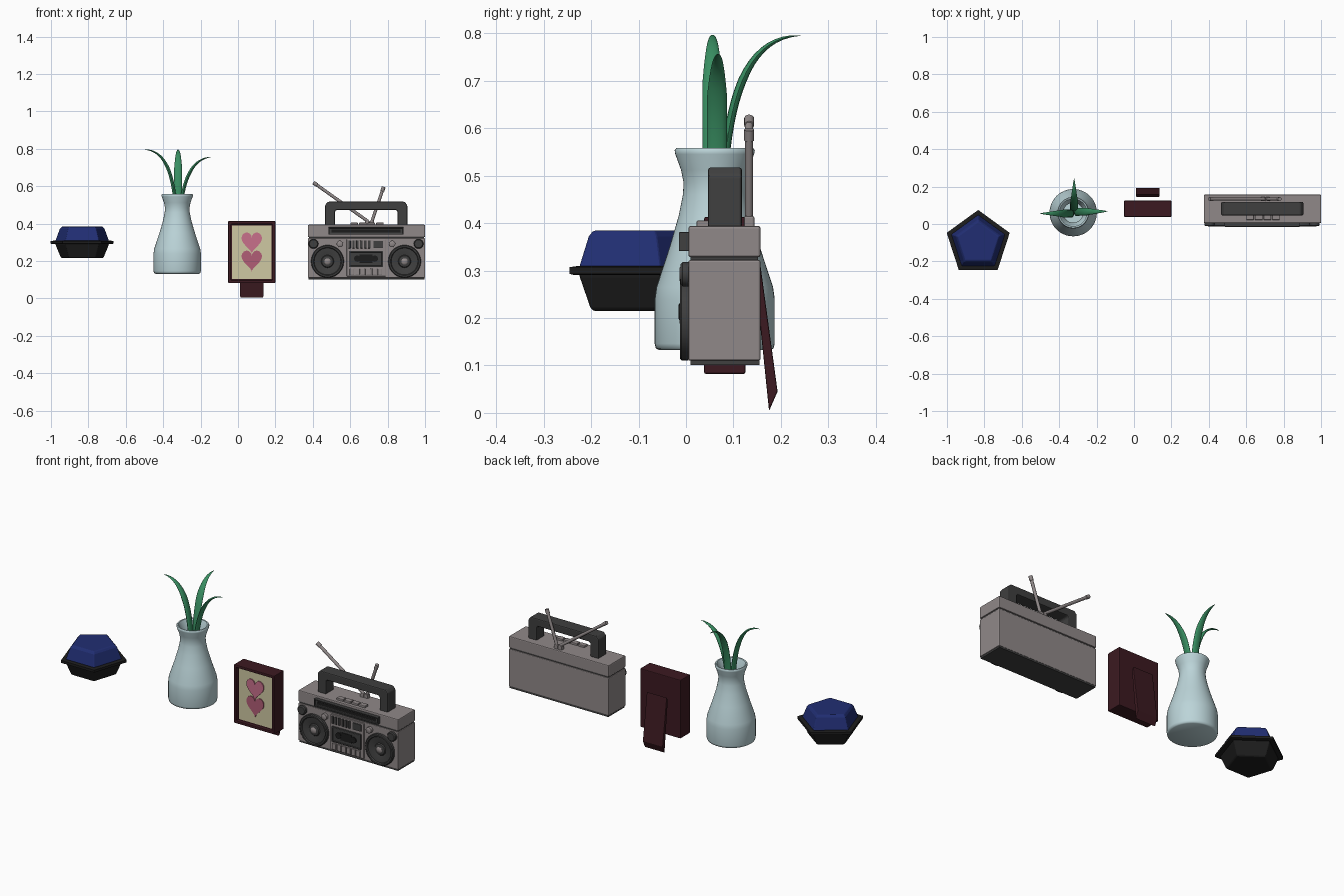
import bpy, bmesh, math
from mathutils import Vector

if "Cube" in bpy.data.objects:
    bpy.data.objects.remove(bpy.data.objects["Cube"])


def material(name, rgb):
    m = bpy.data.materials.new(name)
    m.diffuse_color = (*rgb, 1)
    m.use_nodes = True
    m.node_tree.nodes["Principled BSDF"].inputs["Base Color"].default_value = m.diffuse_color
    return m


BLUE = material("blue", (.015, .027, .17))
BLACK = material("black", (.012, .012, .012))
GLAZE = material("pale_glaze", (.50, .66, .69))
GREEN = material("leaf_green", (.04, .27, .12))
WOOD = material("dark_wood", (.045, .010, .015))
CREAM = material("cream", (.62, .58, .36))
PINK = material("pink", (.58, .16, .26))
ROSE = material("rose", (.44, .11, .18))
SHELL = material("warm_grey", (.28, .25, .25))
DARK = material("dark_grey", (.05, .05, .05))


def finish(bm, name, mat, bevel=0, smooth=0, loc=(0, 0, 0), rot=(0, 0, 0)):
    bmesh.ops.recalc_face_normals(bm, faces=bm.faces)
    me = bpy.data.meshes.new(name)
    bm.to_mesh(me)
    bm.free()
    me.materials.append(mat)
    o = bpy.data.objects.new(name, me)
    bpy.context.collection.objects.link(o)
    o.location, o.rotation_euler = loc, rot
    if bevel:
        b = o.modifiers.new("bevel", 'BEVEL')
        b.width, b.segments = bevel, 2
        b.limit_method, b.angle_limit = 'ANGLE', math.radians(40)
    if smooth:
        bpy.ops.object.select_all(action='DESELECT')
        o.select_set(True)
        bpy.context.view_layer.objects.active = o
        bpy.ops.object.shade_smooth_by_angle(angle=math.radians(smooth))
    return o


def box(name, x, y, z, mat, bevel=0, inset=0, depth=0):
    """Box from ranges; optionally recess the front face."""
    bm = bmesh.new()
    bmesh.ops.create_cube(bm, size=1)
    for v in bm.verts:
        v.co = [r[0] + (c + .5) * (r[1] - r[0]) for r, c in zip((x, y, z), v.co)]
    if inset:
        f = min(bm.faces, key=lambda f: f.calc_center_median().y)
        bmesh.ops.inset_region(bm, faces=[f], thickness=inset)
        n = bmesh.ops.extrude_discrete_faces(bm, faces=[f])["faces"][0]
        for v in n.verts:
            v.co.y += depth
    return finish(bm, name, mat, bevel)


def lathe(name, prof, mat, loc, n=48, turn=0, rot=(0, 0, 0), smooth=40, bevel=0):
    """Revolve (radius, height) points about z and cap both ends."""
    bm = bmesh.new()
    rings = [[bm.verts.new((r * math.cos(turn + math.tau * i / n),
                            r * math.sin(turn + math.tau * i / n), h))
              for i in range(n)] for r, h in prof]
    for a, b in zip(rings, rings[1:]):
        for i in range(n):
            j = (i + 1) % n
            bm.faces.new((a[i], a[j], b[j], b[i]))
    bm.faces.new(rings[0])
    bm.faces.new(rings[-1])
    return finish(bm, name, mat, bevel, smooth, loc, rot)


def prism(name, outline, lo, hi, mat, axis, bevel=0):
    """Extrude a 2D outline along x (yz outline) or y (xz outline)."""
    bm = bmesh.new()
    vs = [bm.verts.new((lo, p, q) if axis == 'x' else (p, lo, q)) for p, q in outline]
    f = bm.faces.new(vs)
    ext = bmesh.ops.extrude_face_region(bm, geom=[f])["geom"]
    for v in ext:
        if isinstance(v, bmesh.types.BMVert):
            v.co["xyz".index(axis)] = hi
    return finish(bm, name, mat, bevel)


# five-sided lidded box
PENT = dict(n=5, turn=math.pi / 2, smooth=0, bevel=.004)
C = (-.833, -.102, 0)
lathe("pentagon_box_base", [(.116, .215), (.123, .222), (.150, .285), (.152, .294)], BLACK, C, **PENT)
lathe("pentagon_box_rim", [(.168, .291), (.177, .293), (.177, .307), (.160, .309)], BLACK, C,
      n=5, turn=math.pi / 2, smooth=0)
lathe("pentagon_box_lid", [(.151, .306), (.150, .312), (.127, .372), (.115, .384)], BLUE, C, **PENT)

# hollow vase
lathe("vase", [(.117, .132), (.124, .136), (.1265, .146), (.1265, .24), (.123, .265), (.095, .35),
               (.076, .415), (.067, .46), (.0655, .485), (.071, .512), (.083, .545), (.0845, .553),
               (.081, .558), (.074, .557), (.070, .548), (.058, .51), (.053, .485), (.055, .455),
               (.083, .35), (.111, .26), (.113, .15)], GLAZE, (-.325, .0605, 0), smooth=50)


# leaves swept along bezier paths
def leaf(name, pts, side):
    P, side = [Vector(p) for p in pts], Vector(side)
    bm, rings, N, S = bmesh.new(), [], 20, 12
    for k in range(N + 1):
        t = k / N
        u = 1 - t
        p = u**3 * P[0] + 3 * u*u*t * P[1] + 3 * u*t*t * P[2] + t**3 * P[3]
        d = u*u * (P[1] - P[0]) + 2 * u*t * (P[2] - P[1]) + t*t * (P[3] - P[2])
        up = d.cross(side).normalized()
        w = max(.03, min(1, 2.2 * u) ** .7)
        rings.append([bm.verts.new(p + side * (.021 * w * math.cos(a)) + up * (.009 * w * math.sin(a)))
                      for a in (math.tau * i / S for i in range(S))])
    for a, b in zip(rings, rings[1:]):
        for i in range(S):
            j = (i + 1) % S
            bm.faces.new((a[i], a[j], b[j], b[i]))
    bm.faces.new(rings[0])
    bm.faces.new(rings[-1])
    finish(bm, name, GREEN, smooth=60)


leaf("leaf_left", [(-.33, .056, .4), (-.335, .056, .62), (-.37, .056, .795), (-.503, .056, .796)], (0, 1, 0))
leaf("leaf_right", [(-.312, .065, .4), (-.305, .065, .6), (-.26, .065, .75), (-.142, .068, .756)], (0, 1, 0))
leaf("leaf_back", [(-.32, .075, .4), (-.32, .08, .62), (-.32, .11, .795), (-.32, .242, .795)], (1, 0, 0))

# picture frame with hearts and rear stand
box("picture_frame", (-.053, .2), (.038, .125), (.082, .413), WOOD, .004, .022, .018)
box("picture_panel", (-.031, .178), (.052, .058), (.104, .391), CREAM)
for name, z, mat in (("upper_heart", .240, PINK), ("lower_heart", .143, ROSE)):
    pts = []
    for i in range(40):
        a = math.tau * (i + .5) / 40
        hx = 16 * math.sin(a) ** 3
        hz = 13 * math.cos(a) - 5 * math.cos(2*a) - 2 * math.cos(3*a) - math.cos(4*a)
        pts.append((.0735 + hx * .0034, z + (hz + 17) * .0039))
    prism(name, pts, .054, .046 if mat == PINK else .047, mat, 'y')
prism("frame_stand", [(.145, .295), (.157, .31), (.193, .045), (.175, .004)], .011, .136, WOOD, 'x', .003)

# stereo body: two shells with a seam groove between them
box("stereo_lower_body", (.374, 1), (.005, .157), (.11, .322), SHELL, .004)
box("stereo_upper_body", (.374, 1), (.005, .157), (.328, .394), SHELL, .005)
box("stereo_core", (.379, .995), (.010, .152), (.12, .38), DARK)
box("stereo_foot_plate", (.378, .996), (.009, .155), (.101, .112), DARK)

# carrying handle
hx0, hx1, hw = .466, .905, .052
prism("handle", [(hx0, .39), (hx0, .500), (hx0 + .015, .517), (hx1 - .015, .517), (hx1, .500), (hx1, .39),
                 (hx1 - hw, .39), (hx1 - hw, .465), (hx1 - hw - .008, .473), (hx0 + hw + .008, .473),
                 (hx0 + hw, .465), (hx0 + hw, .39)], .046, .118, DARK, 'y', .008)


# antennas with thicker tips
def antenna(name, base, tip):
    a, b = Vector(base), Vector(tip)
    L = (b - a).length
    lathe(name, [(.0085, 0), (.0085, L - .025), (.0105, L - .024), (.0105, L)], SHELL, a, n=16,
          rot=(b - a).to_track_quat('Z', 'Y').to_euler())


antenna("left_antenna", (.695, .133, .412), (.403, .133, .620))
antenna("right_antenna", (.712, .133, .40), (.779, .133, .597))
for i, x in enumerate((.69, .715)):
    box(f"antenna_pivot_{i}", (x - .012, x + .012), (.122, .144), (.385, .415), SHELL, .004)

# top buttons
for i in range(4):
    x = .601 + i * .046
    box(f"top_button_{i}", (x, x + .040), (.022, .052), (.385, .405), SHELL, .003)

# front: tuner strip, centre panel, cassette bay
box("tuner_strip", (.484, .886), (-.015, .02), (.341, .381), DARK, .002, .008, .008)
box("tuner_window", (.50, .87), (-.009, 0), (.353, .369), BLACK)
box("centre_panel", (.581, .789), (-.004, .02), (.118, .316), SHELL, .003)
box("cassette_bay", (.594, .776), (-.012, .01), (.168, .254), DARK, .003, .010, .003)
box("cassette_window", (.65, .72), (-.012, 0), (.19, .235), BLACK, .001)
box("display", (.724, .776), (-.010, .01), (.270, .308), DARK, .002)
for i in range(6):
    x = .590 + i * .021
    box(f"slider_{i}", (x, x + .013), (-.010, .01), (.268, .310), DARK, .002)
    x = .597 + i * .030
    box(f"key_{i}", (x, x + .024), (-.013, .01), (.124, .160), SHELL, .003)

# front: round parts turned to face -y
FACE = (math.pi / 2, 0, 0)
for side, s in (("left", -1), ("right", 1)):
    mid = .6845
    lathe(f"{side}_speaker", [(.0875, 0), (.0875, .014), (.083, .018), (.075, .018), (.071, .012),
                              (.066, .012), (.034, .004), (.030, .010), (.016, .014), (.001, .015)],
          DARK, (mid + s * .206, .005, .198), rot=FACE)
    lathe(f"{side}_speaker_hub", [(.017, .008), (.017, .014), (.012, .018), (.001, .019)], SHELL,
          (mid + s * .206, .005, .198), n=24, rot=FACE)
    lathe(f"{side}_corner_knob", [(.026, 0), (.026, .012), (.021, .017), (.001, .017)], DARK,
          (mid + s * .281, .005, .292), n=24, rot=FACE)
    lathe(f"{side}_small_knob", [(.017, 0), (.017, .016), (.013, .019), (.001, .019)], SHELL,
          (mid + s * .140, .005, .292), n=20, rot=FACE)
    lathe(f"{side}_reel", [(.017, 0), (.017, .020), (.010, .021), (.001, .018)], BLACK,
          (mid + s * .047, .005, .213), n=20, rot=FACE)
